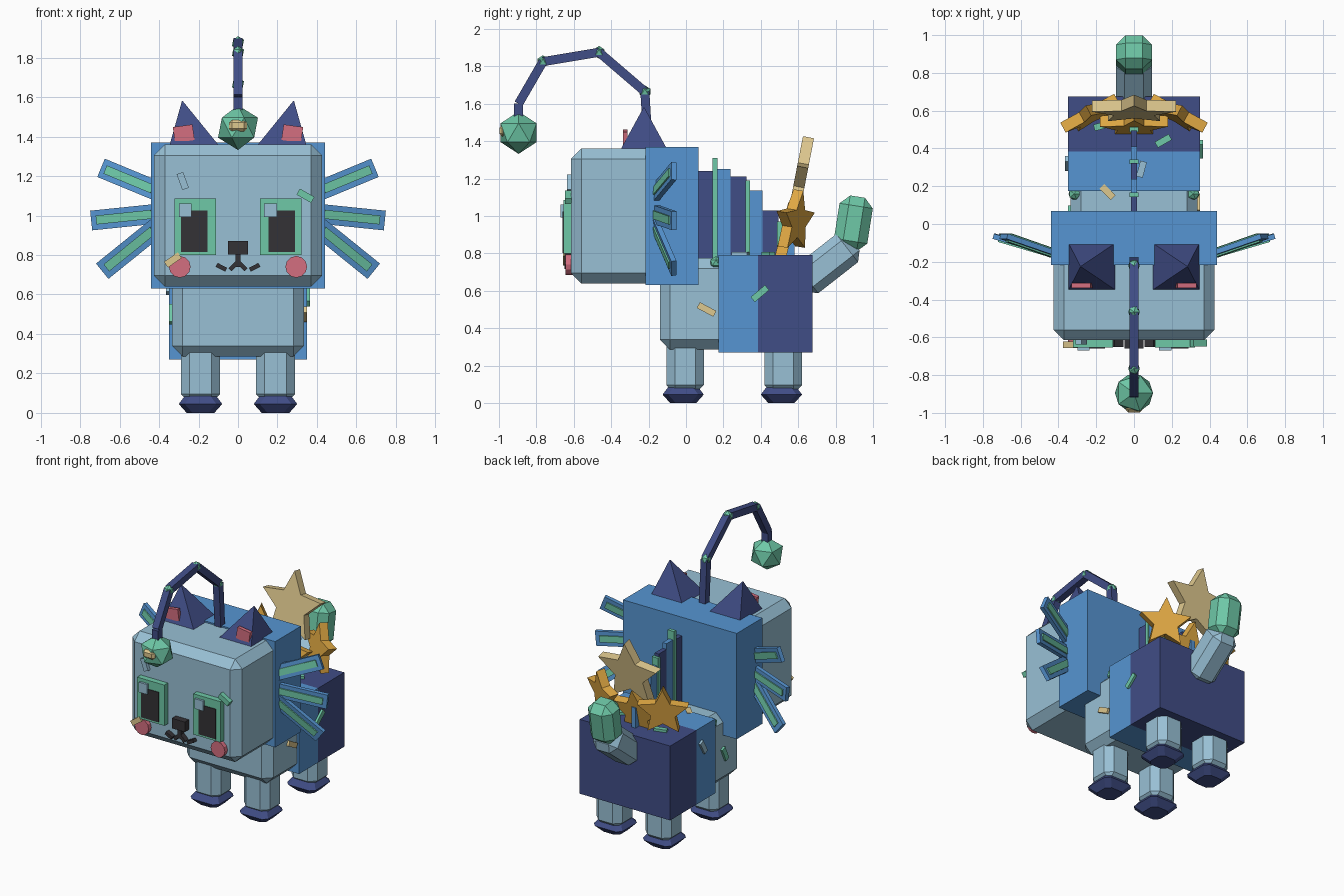
import bpy, bmesh, math
from mathutils import Vector, Matrix, Euler

cube = bpy.data.objects.get("Cube")
if cube:
    bpy.data.objects.remove(cube, do_unlink=True)


def material(name, rgb):
    lin = [(c / 255 / 12.92) if c < 11 else ((c / 255 + 0.055) / 1.055) ** 2.4 for c in rgb]
    m = bpy.data.materials.new(name)
    m.use_nodes = True
    m.diffuse_color = (*lin, 1)
    m.node_tree.nodes["Principled BSDF"].inputs["Base Color"].default_value = (*lin, 1)
    return m


PALE = material("pale blue", (152, 192, 213))
BLUE = material("mid blue", (86, 149, 210))
NAVY = material("navy", (64, 77, 134))
GREEN = material("mint green", (110, 200, 167))
GOLD = material("gold", (226, 170, 68))
TAN = material("tan", (222, 200, 142))
PINK = material("pink", (212, 110, 128))
BLACK = material("charcoal", (52, 50, 54))


def finish(name, bm, mat, matrix=Matrix()):
    bmesh.ops.recalc_face_normals(bm, faces=bm.faces)
    mesh = bpy.data.meshes.new(name)
    bm.to_mesh(mesh)
    bm.free()
    mesh.materials.append(mat)
    ob = bpy.data.objects.new(name, mesh)
    ob.matrix_world = matrix
    bpy.context.collection.objects.link(ob)
    return ob


def place(loc, rot=(0, 0, 0)):
    return Matrix.Translation(loc) @ Euler([math.radians(r) for r in rot]).to_matrix().to_4x4()


def box(name, loc, size, mat, bevel=0, rot=(0, 0, 0), matrix=None):
    bm = bmesh.new()
    bmesh.ops.create_cube(bm, size=1)
    bmesh.ops.scale(bm, vec=size, verts=bm.verts)
    if bevel:
        bmesh.ops.bevel(bm, geom=bm.edges[:], offset=bevel, segments=1, affect='EDGES')
    return finish(name, bm, mat, matrix or place(loc, rot))


def beam(name, a, b, width, thick, mat, hint=(0, 1, 0)):
    """Bar from a to b; its thickness lies along the hint direction."""
    a, b = Vector(a), Vector(b)
    x = (b - a).normalized()
    z = x.cross(Vector(hint)).normalized()
    m = Matrix((x, z.cross(x), z)).transposed().to_4x4()
    m.translation = (a + b) / 2
    return box(name, None, ((b - a).length, thick, width), mat, matrix=m)


def ball(name, loc, r, mat):
    bm = bmesh.new()
    bmesh.ops.create_icosphere(bm, subdivisions=1, radius=r)
    return finish(name, bm, mat, place(loc))


def loft(name, rings, mat, matrix):
    """Square-ish rings (half width, height) stacked into a solid."""
    bm = bmesh.new()
    loops = [[bm.verts.new((sx * w, sy * w, z)) for sx, sy in ((-1, -1), (1, -1), (1, 1), (-1, 1))]
             for w, z in rings]
    for lo, hi in zip(loops, loops[1:]):
        for i in range(4):
            j = (i + 1) % 4
            bm.faces.new((lo[i], lo[j], hi[j], hi[i]))
    bm.faces.new(loops[0])
    bm.faces.new(loops[-1])
    return finish(name, bm, mat, matrix)


def star(name, loc, r, thick, mat, rot):
    bm = bmesh.new()
    ring = []
    for i in range(10):
        a = math.pi / 2 + i * math.pi / 5
        d = r if i % 2 == 0 else r * 0.48
        ring.append(bm.verts.new((d * math.cos(a), -thick / 2, d * math.sin(a))))
    face = bm.faces.new(ring)
    out = bmesh.ops.extrude_face_region(bm, geom=[face])
    bmesh.ops.translate(bm, vec=(0, thick, 0), verts=[v for v in out["geom"] if isinstance(v, bmesh.types.BMVert)])
    return finish(name, bm, mat, place(loc, rot))


# Head, hood, body and back blocks
box("head", (0, -0.28, 1.0), (0.85, 0.67, 0.72), PALE, 0.055)
box("hood", (0, -0.075, 1.0), (0.88, 0.285, 0.74), BLUE)
box("body", (0, 0.22, 0.53), (0.67, 0.72, 0.49), PALE, 0.055)
box("saddle_block", (0, 0.28, 0.53), (0.70, 0.21, 0.52), BLUE)
box("rump_block", (0, 0.53, 0.53), (0.70, 0.29, 0.52), NAVY)

# Tail
box("tail_base", (0, 0.755, 0.745), (0.19, 0.36, 0.19), PALE, 0.045, (38, 0, 0))
box("tail_tip", (0, 0.895, 0.96), (0.19, 0.18, 0.29), GREEN, 0.05, (-9, 0, 0))

for side, label in ((1, "left"), (-1, "right")):
    # Legs and feet
    for y, end in ((-0.005, "front"), (0.52, "rear")):
        box(f"{label}_{end}_leg", (side * 0.19, y, 0.20), (0.2, 0.2, 0.30), PALE, 0.045)
        foot = loft(f"{label}_{end}_foot", ((0.07, 0), (0.11, 0.045), (0.08, 0.085)), NAVY,
                    place((side * 0.19, y - 0.01, 0)))
        bm = bmesh.new()
        bm.from_mesh(foot.data)
        upright = [e for e in bm.edges if abs(e.verts[0].co.z - e.verts[1].co.z) > 0.01]
        bmesh.ops.bevel(bm, geom=upright, offset=0.025, segments=1, affect='EDGES')
        bm.to_mesh(foot.data)
        bm.free()

    # Ears: lean the pyramid apex outward
    ear = loft(f"{label}_ear", ((0.125, 0), (0.002, 0.225)), NAVY, place((side * 0.222, -0.225, 1.355)))
    for v in ear.data.vertices:
        if v.co.z > 0.1:
            v.co.x += side * 0.06
    box(f"{label}_ear_inner", (side * 0.275, -0.325, 1.415), (0.1, 0.025, 0.08), PINK, 0, (0, side * 8, 0))

    # Side fins with raised stripes
    for n, (z0, x1, z1) in enumerate(((1.12, 0.69, 1.24), (1.01, 0.74, 0.975), (0.95, 0.685, 0.72))):
        a = Vector((side * 0.40, -0.165, z0))
        b = Vector((side * x1, -0.065, z1))
        beam(f"{label}_fin_{n + 1}", a, b, 0.10, 0.028, BLUE)
        beam(f"{label}_fin_stripe_{n + 1}", a.lerp(b, 0.1), a.lerp(b, 0.92), 0.045, 0.045, GREEN)

    # Eyes and cheeks
    box(f"{label}_eye_frame", (side * 0.217, -0.625, 0.943), (0.21, 0.06, 0.285), GREEN)
    box(f"{label}_pupil", (side * 0.222, -0.635, 0.92), (0.135, 0.05, 0.21), BLACK)
    box(f"{label}_eye_glint", (-0.267 if side < 0 else 0.165, -0.645, 1.027), (0.065, 0.05, 0.07), PALE)
    bm = bmesh.new()
    bmesh.ops.create_cone(bm, cap_ends=True, segments=12, radius1=0.055, radius2=0.055, depth=0.05)
    finish(f"{label}_cheek", bm, PINK, place((side * 0.295, -0.62, 0.74), (90, 0, 0)))

    # Mouth strokes
    beam(f"{label}_mouth_inner", (0, -0.63, 0.765), (side * 0.04, -0.63, 0.725), 0.022, 0.04, BLACK)
    beam(f"{label}_mouth_outer", (side * 0.06, -0.63, 0.725), (side * 0.108, -0.63, 0.75), 0.022, 0.04, BLACK)

    # Shoulder studs and outer stars
    ball(f"{label}_stud", (side * 0.315, 0.16, 0.75), 0.035, GREEN)
    star(f"{label}_star", (side * 0.23, 0.58, 0.97), 0.17, 0.06, GOLD, (-8, 0, -side * 28))

# Nose
box("nose", (0, -0.63, 0.837), (0.1, 0.06, 0.07), BLACK)
box("nose_stem", (0, -0.63, 0.775), (0.024, 0.04, 0.07), BLACK)

# Centre stars
star("tall_star", (0, 0.61, 1.19), 0.235, 0.06, TAN, (-11, 0, 0))
star("low_star", (0, 0.53, 0.88), 0.19, 0.06, GOLD, (-14, 0, 0))

# Arched antenna with lure
path = [(-0.2, 1.34), (-0.22, 1.665), (-0.465, 1.875), (-0.765, 1.825), (-0.895, 1.6), (-0.895, 1.5)]
points = [Vector((0, y, z)) for y, z in path]
for n, (a, b) in enumerate(zip(points, points[1:])):
    beam(f"antenna_rod_{n + 1}", a, b, 0.048, 0.048, NAVY, (1, 0, 0))
for n, p in enumerate(points[1:4]):
    ball(f"antenna_joint_{n + 1}", p, 0.034, GREEN)
ball("lure", (0, -0.895, 1.445), 0.113, GREEN)
box("lure_badge", (0, -0.98, 1.455), (0.09, 0.035, 0.06), TAN, 0.015)

# Crest of thin plates stepping down the spine
for n, top in enumerate((1.24, 1.25, 1.21, 1.135, 1.03, 0.93)):
    y = 0.065 + n * 0.086
    box(f"crest_plate_{n + 1}", (0, y + 0.043, (top + 0.72) / 2), (0.032, 0.086, top - 0.72), BLUE if n % 2 else NAVY)
for n, (y, top) in enumerate(((0.155, 1.31), (0.33, 1.19), (0.50, 0.97))):
    box(f"crest_rib_{n + 1}", (0, y, (top + 0.72) / 2), (0.05, 0.025, top - 0.72), GREEN)

# Scattered sprinkles: position, long axis, turn axis and turn
sprinkles = [
    ((-0.28, -0.62, 1.175), "y", 70, PALE), ((0.342, -0.63, 1.10), "y", 30, GREEN),
    ((-0.33, -0.64, 0.775), "y", -35, TAN), ((0.335, 0.11, 0.50), "x", -28, TAN),
    ((0.35, 0.395, 0.585), "x", 40, GREEN), ((-0.35, 0.32, 0.65), "x", 60, PALE),
    ((-0.335, 0.06, 0.50), "x", 65, GREEN), ((-0.14, 0.17, 0.775), "z", -45, TAN),
    ((0.04, 0.29, 0.79), "z", 75, PALE), ((0.155, 0.44, 0.79), "z", 30, GREEN),
    ((-0.17, 0.52, 0.79), "z", 15, GREEN),
]
for n, (loc, axis, turn, mat) in enumerate(sprinkles):
    size = (0.03, 0.1, 0.035) if axis == "x" else (0.085, 0.035, 0.035)
    rot = [turn if axis == k else 0 for k in "xyz"]
    box(f"sprinkle_{n + 1}", loc, size, mat, 0, rot)
